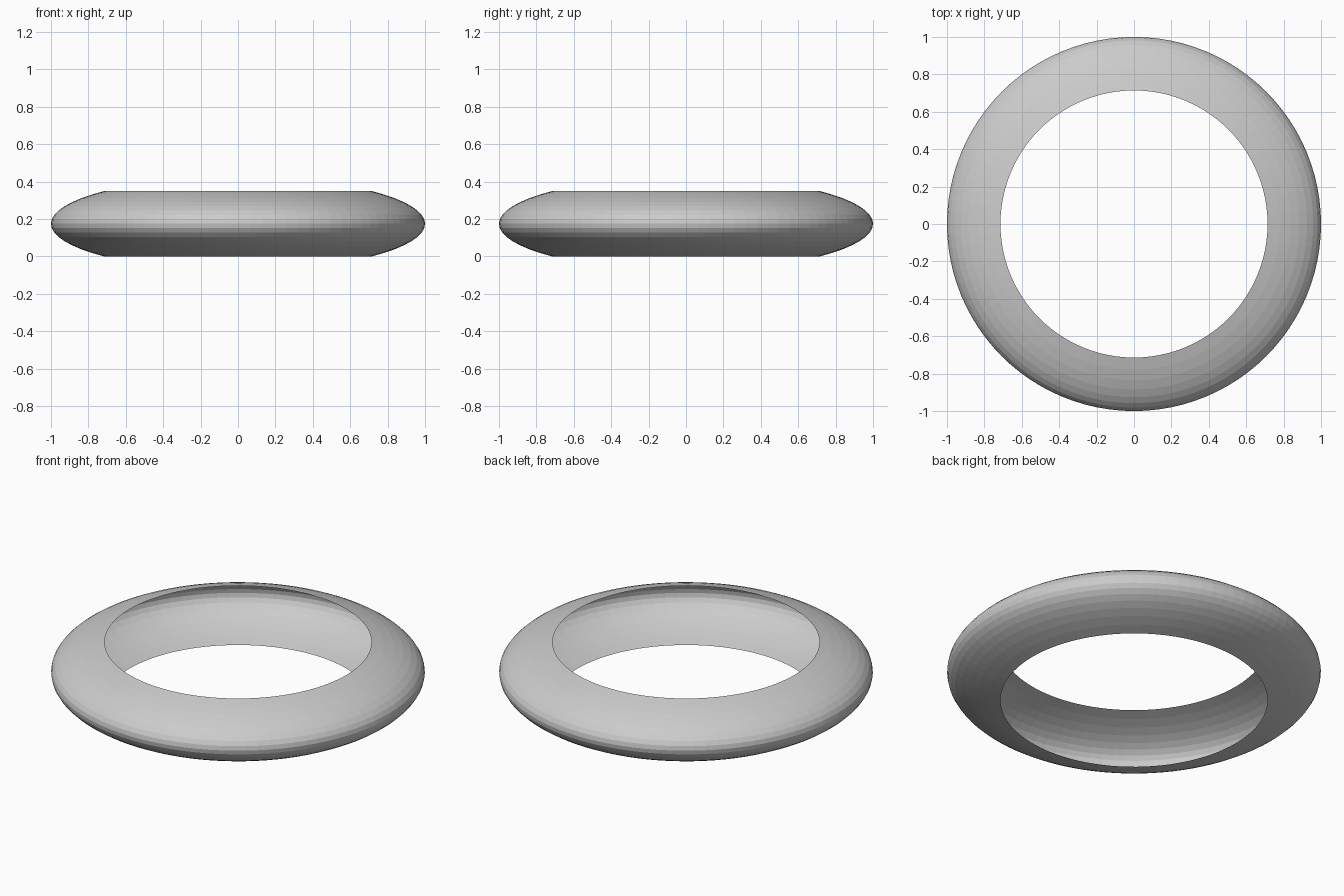
import bpy, bmesh, math
from mathutils import Matrix

if "Cube" in bpy.data.objects:
    bpy.data.objects.remove(bpy.data.objects["Cube"])

SEGMENTS = 96      # around the ring
STEPS = 16         # across the bulging profile
HEIGHT = 0.35
HOLE = 0.714       # radius of both openings

# Bulging band: the middle zone of a flattened sphere, open at top and bottom
limit = math.acos(HOLE)
depth = HEIGHT / 2 / math.sin(limit)

bm = bmesh.new()
profile = []
for i in range(STEPS + 1):
    a = -limit + 2 * limit * i / STEPS
    profile.append(bm.verts.new((math.cos(a), 0, HEIGHT / 2 + depth * math.sin(a))))
edges = [bm.edges.new(pair) for pair in zip(profile, profile[1:])]
bmesh.ops.spin(bm, geom=profile + edges, cent=(0, 0, 0), axis=(0, 0, 1),
               angle=math.tau, steps=SEGMENTS, use_merge=True)
bmesh.ops.remove_doubles(bm, verts=bm.verts, dist=1e-5)
bmesh.ops.recalc_face_normals(bm, faces=bm.faces)
bm.faces.ensure_lookup_table()
f = bm.faces[0]
c = f.calc_center_median()
if f.normal.x * c.x + f.normal.y * c.y < 0:
    bmesh.ops.reverse_faces(bm, faces=bm.faces)

mesh = bpy.data.meshes.new("ring_shell")
bm.to_mesh(mesh)
bm.free()
ring = bpy.data.objects.new("ring_shell", mesh)
bpy.context.collection.objects.link(ring)
